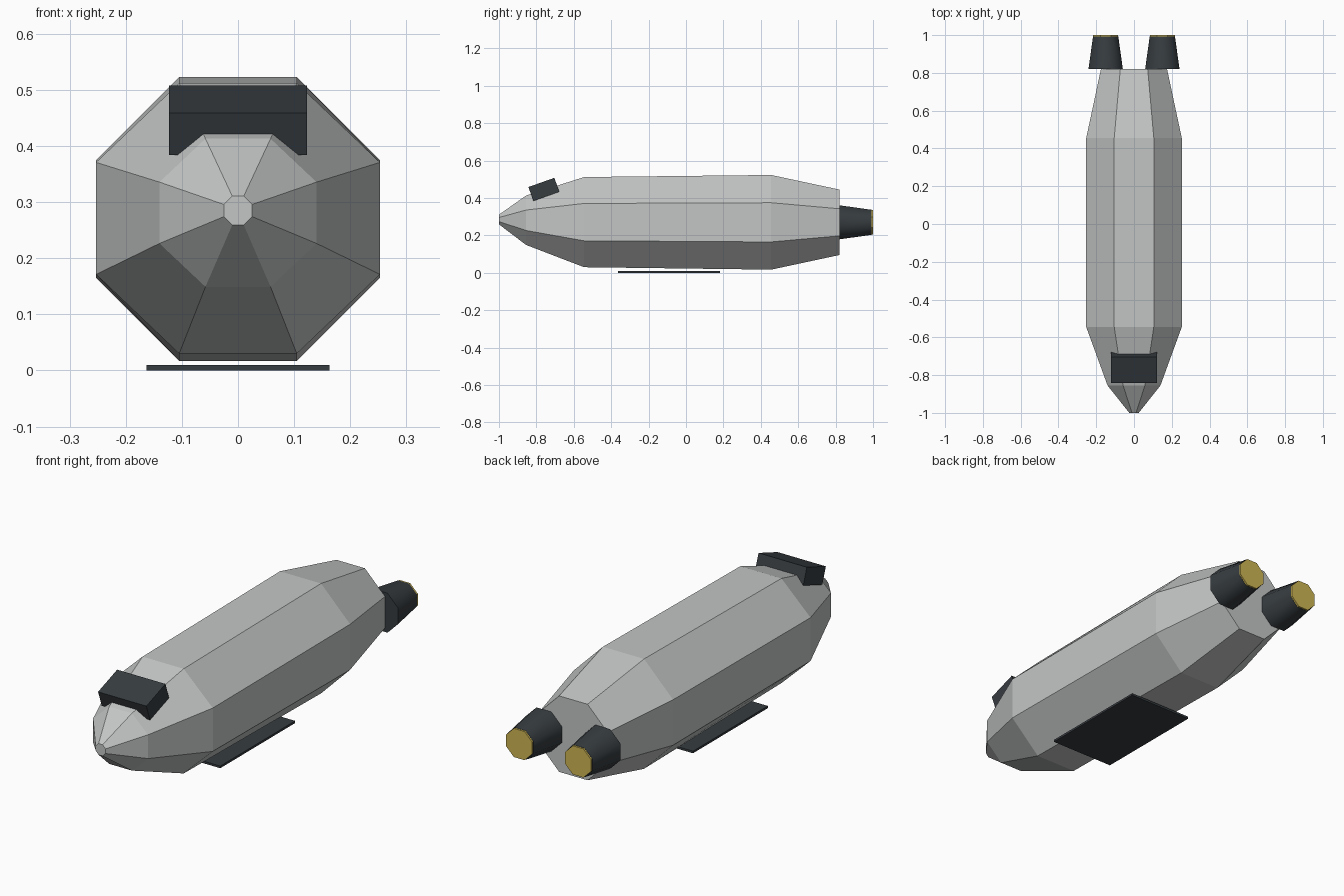
import bpy, bmesh, math
from mathutils import Matrix

cube = bpy.data.objects.get("Cube")
if cube:
    bpy.data.objects.remove(cube, do_unlink=True)


def material(name, color):
    mat = bpy.data.materials.new(name)
    mat.use_nodes = True
    mat.diffuse_color = (*color, 1)
    mat.node_tree.nodes["Principled BSDF"].inputs["Base Color"].default_value = (*color, 1)
    return mat


hull_grey = material("hull_grey", (0.55, 0.56, 0.56))
dark_slate = material("dark_slate", (0.037, 0.045, 0.051))
glow_yellow = material("glow_yellow", (0.62, 0.47, 0.09))


def add_object(name, bm, mat):
    bmesh.ops.recalc_face_normals(bm, faces=bm.faces)
    mesh = bpy.data.meshes.new(name)
    bm.to_mesh(mesh)
    bm.free()
    mesh.materials.append(mat)
    obj = bpy.data.objects.new(name, mesh)
    bpy.context.collection.objects.link(obj)
    return obj


def octagon_loft(name, rings, mat, x=0):
    """Loft flat-sided octagons along y; each ring is (y, centre z, half width, half height)."""
    bm = bmesh.new()
    corner = 1 / math.cos(math.pi / 8)
    loops = []
    for y, z, half_x, half_z in rings:
        angles = [(i + 0.5) * math.pi / 4 for i in range(8)]
        loops.append([bm.verts.new((x + half_x * corner * math.cos(a), y,
                                    z + half_z * corner * math.sin(a))) for a in angles])
    for a, b in zip(loops, loops[1:]):
        for i in range(8):
            j = (i + 1) % 8
            bm.faces.new((a[i], a[j], b[j], b[i]))
    bm.faces.new(loops[0])
    bm.faces.new(loops[-1])
    return add_object(name, bm, mat)


def box(name, size, center, mat, tilt=0):
    bm = bmesh.new()
    bmesh.ops.create_cube(bm, size=1, matrix=Matrix.Diagonal((*size, 1)))
    obj = add_object(name, bm, mat)
    obj.location = center
    obj.rotation_euler.x = math.radians(tilt)
    return obj


# Faceted hull, nose to stern
octagon_loft("hull", [
    (-1.0, 0.285, 0.025, 0.026),
    (-0.855, 0.281, 0.14, 0.132),
    (-0.545, 0.271, 0.253, 0.241),
    (0.455, 0.27, 0.253, 0.253),
    (0.82, 0.27, 0.175, 0.175),
], hull_grey)

# Tilted cockpit block and belly plate
box("cockpit", (0.246, 0.147, 0.079), (0, -0.76, 0.446), dark_slate, tilt=19.5)
box("belly_plate", (0.327, 0.545, 0.01), (0, -0.09, 0.005), dark_slate)

# Twin engines with glowing exhaust discs
for side, x in (("left", 0.15), ("right", -0.15)):
    engine = octagon_loft(side + "_engine", [
        (0.82, 0.27, 0.091, 0.091),
        (0.992, 0.27, 0.067, 0.067),
    ], dark_slate, x)
    bpy.ops.object.select_all(action='DESELECT')
    engine.select_set(True)
    bpy.context.view_layer.objects.active = engine
    bpy.ops.object.shade_smooth_by_angle(angle=math.radians(50))
    octagon_loft(side + "_exhaust", [
        (0.99, 0.27, 0.066, 0.066),
        (1.0, 0.27, 0.066, 0.066),
    ], glow_yellow, x)
